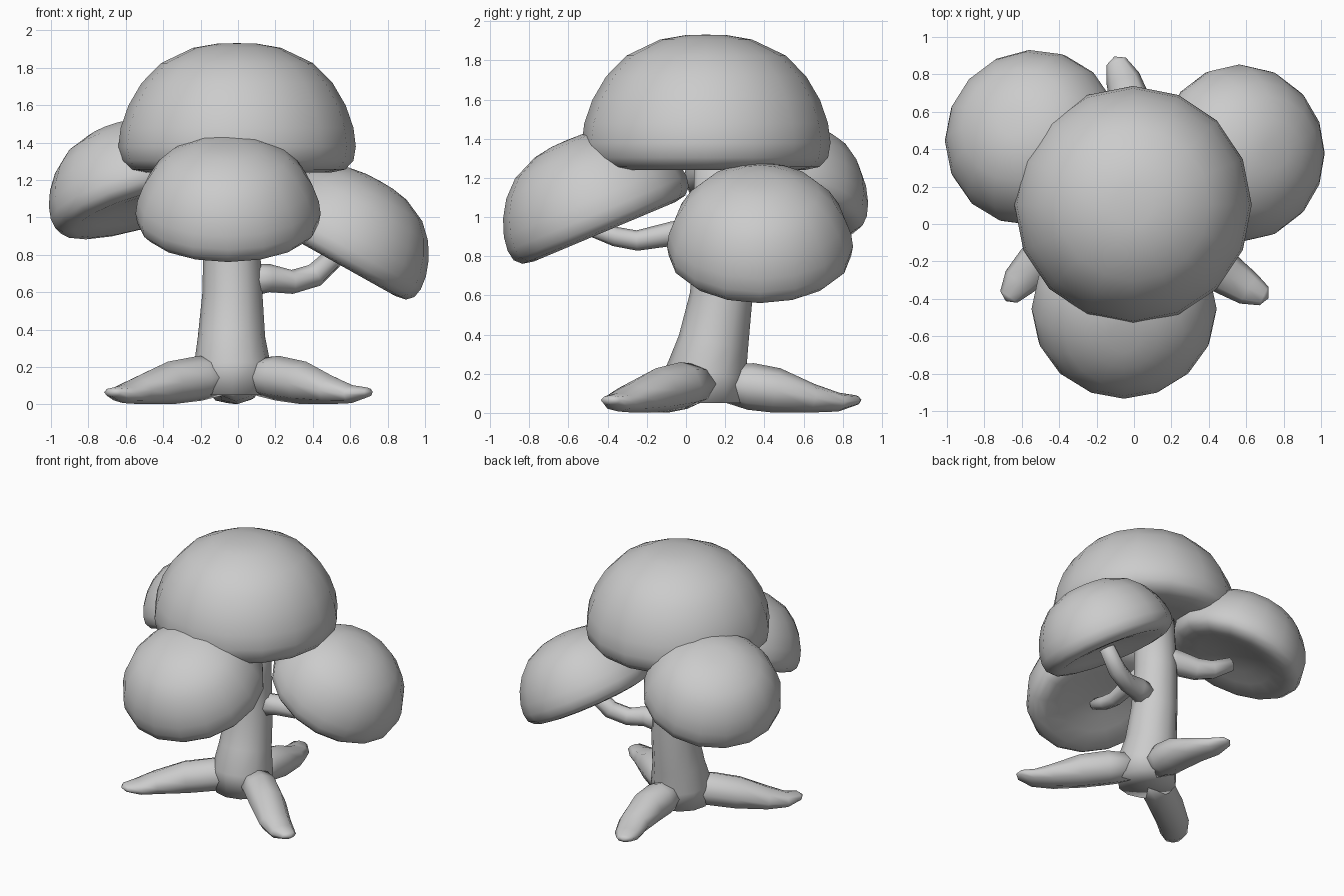
import bpy, bmesh, math
from mathutils import Vector

cube = bpy.data.objects.get("Cube")
if cube:
    bpy.data.objects.remove(cube, do_unlink=True)

GREY = (0.6, 0.6, 0.6, 1)
mat = bpy.data.materials.new("plain_grey")
mat.use_nodes = True
mat.diffuse_color = GREY
mat.node_tree.nodes["Principled BSDF"].inputs["Base Color"].default_value = GREY


def loft(name, rings, sides, start, end):
    """Skin ellipses (centre, normal, height radius, width radius), poles at both ends."""
    bm = bmesh.new()
    loops = []
    for centre, normal, tall, wide in rings:
        n = normal.normalized()
        ref = Vector((1, 0, 0)) if abs(n.z) > 0.7 else Vector((0, 0, 1))
        u = (ref - n * ref.dot(n)).normalized()
        v = n.cross(u)
        angles = [2 * math.pi * i / sides for i in range(sides)]
        loops.append([bm.verts.new(centre + u * math.cos(a) * tall + v * math.sin(a) * wide)
                      for a in angles])
    for low, high in zip(loops, loops[1:]):
        for i in range(sides):
            j = (i + 1) % sides
            bm.faces.new((low[i], low[j], high[j], high[i]))
    for loop, point in ((loops[0], start), (loops[-1], end)):
        pole = bm.verts.new(point)
        for i in range(sides):
            bm.faces.new((loop[i], loop[(i + 1) % sides], pole))
    bmesh.ops.recalc_face_normals(bm, faces=bm.faces[:])
    mesh = bpy.data.meshes.new(name)
    bm.to_mesh(mesh)
    bm.free()
    mesh.materials.append(mat)
    for poly in mesh.polygons:
        poly.use_smooth = True
    obj = bpy.data.objects.new(name, mesh)
    bpy.context.collection.objects.link(obj)


def limb(name, path, tall, wide=None, sides=8, tip=0.5):
    """Tapered tube through a few points, with a rounded tip."""
    pts = [Vector(p) for p in path]
    rings = []
    for i, p in enumerate(pts):
        tangent = pts[min(i + 1, len(pts) - 1)] - pts[max(i - 1, 0)]
        rings.append((p, tangent, tall[i], (wide or tall)[i]))
    end = pts[-1] + rings[-1][1].normalized() * rings[-1][3] * tip
    loft(name, rings, sides, pts[0], end)


# Dome profile as (radius, height) for a cap of unit radius, from hollow underside to crown
DOME = [(0.3, 0.08), (0.55, 0.035), (0.79, 0), (0.91, 0.025), (0.98, 0.1), (1, 0.22),
        (0.98, 0.38), (0.915, 0.57), (0.805, 0.76), (0.64, 0.93), (0.37, 1.06), (0.17, 1.095)]


def cap(name, centre, axis, radius, stretch):
    c, n = Vector(centre), Vector(axis).normalized()
    rings = [(c + n * h * radius * stretch, n, r * radius, r * radius) for r, h in DOME]
    loft(name, rings, 16, c + n * 0.09 * radius, c + n * 1.1 * radius * stretch)


# Leaf caps: large one on top, three tilted outward below
cap("top_cap", (-0.005, 0.103, 1.24), (0, 0, 1), 0.635, 0.99)
cap("front_cap", (-0.053, -0.415, 0.925), (0, -0.42, 1), 0.495, 0.93)
cap("left_cap", (0.515, 0.378, 0.762), (0.56, 0, 1), 0.475, 0.95)
cap("right_cap", (-0.515, 0.437, 1.03), (-0.3, 0.25, 1), 0.478, 0.92)

# Trunk leaning slightly backward
limb("trunk",
     [(-0.03, 0.1, 0.05), (-0.03, 0.1, 0.2), (-0.035, 0.14, 0.36),
      (-0.03, 0.18, 0.6), (-0.035, 0.19, 0.9), (-0.03, 0.18, 1.35)],
     [0.2, 0.207, 0.18, 0.16, 0.15, 0.14], sides=12, tip=0)

# Roots spreading over the ground, flattened toward the tip
ROOT_TALL = [0.095, 0.12, 0.115, 0.075, 0.048, 0.025]
ROOT_WIDE = [0.11, 0.125, 0.125, 0.112, 0.092, 0.055]
limb("left_root",
     [(0.07, 0.08, 0.15), (0.21, -0.02, 0.14), (0.35, -0.14, 0.115),
      (0.5, -0.275, 0.075), (0.61, -0.345, 0.055), (0.695, -0.385, 0.065)],
     ROOT_TALL, ROOT_WIDE)
limb("right_root",
     [(-0.06, 0.07, 0.15), (-0.2, 0, 0.14), (-0.36, -0.1, 0.115),
      (-0.53, -0.22, 0.075), (-0.615, -0.31, 0.055), (-0.67, -0.39, 0.065)],
     ROOT_TALL, ROOT_WIDE)
limb("back_root",
     [(-0.03, 0.2, 0.15), (-0.01, 0.33, 0.135), (0, 0.46, 0.115),
      (-0.015, 0.64, 0.075), (-0.06, 0.78, 0.055), (-0.095, 0.87, 0.065)],
     ROOT_TALL, ROOT_WIDE)

# Branches bending out to the lower caps
limb("left_branch",
     [(0.04, 0.2, 0.66), (0.17, 0.23, 0.675), (0.29, 0.27, 0.655),
      (0.41, 0.31, 0.69), (0.54, 0.35, 0.81)], [0.09, 0.075, 0.064, 0.064, 0.055])
limb("front_branch",
     [(-0.03, 0.12, 0.94), (-0.03, -0.07, 0.915), (-0.04, -0.25, 0.88),
      (-0.05, -0.36, 0.9), (-0.05, -0.48, 0.94)], [0.07, 0.062, 0.052, 0.05, 0.04])
limb("right_branch",
     [(-0.03, 0.2, 0.98), (-0.15, 0.26, 0.98), (-0.28, 0.33, 0.945),
      (-0.38, 0.38, 0.955), (-0.5, 0.43, 1.02)], [0.1, 0.092, 0.078, 0.066, 0.05])
